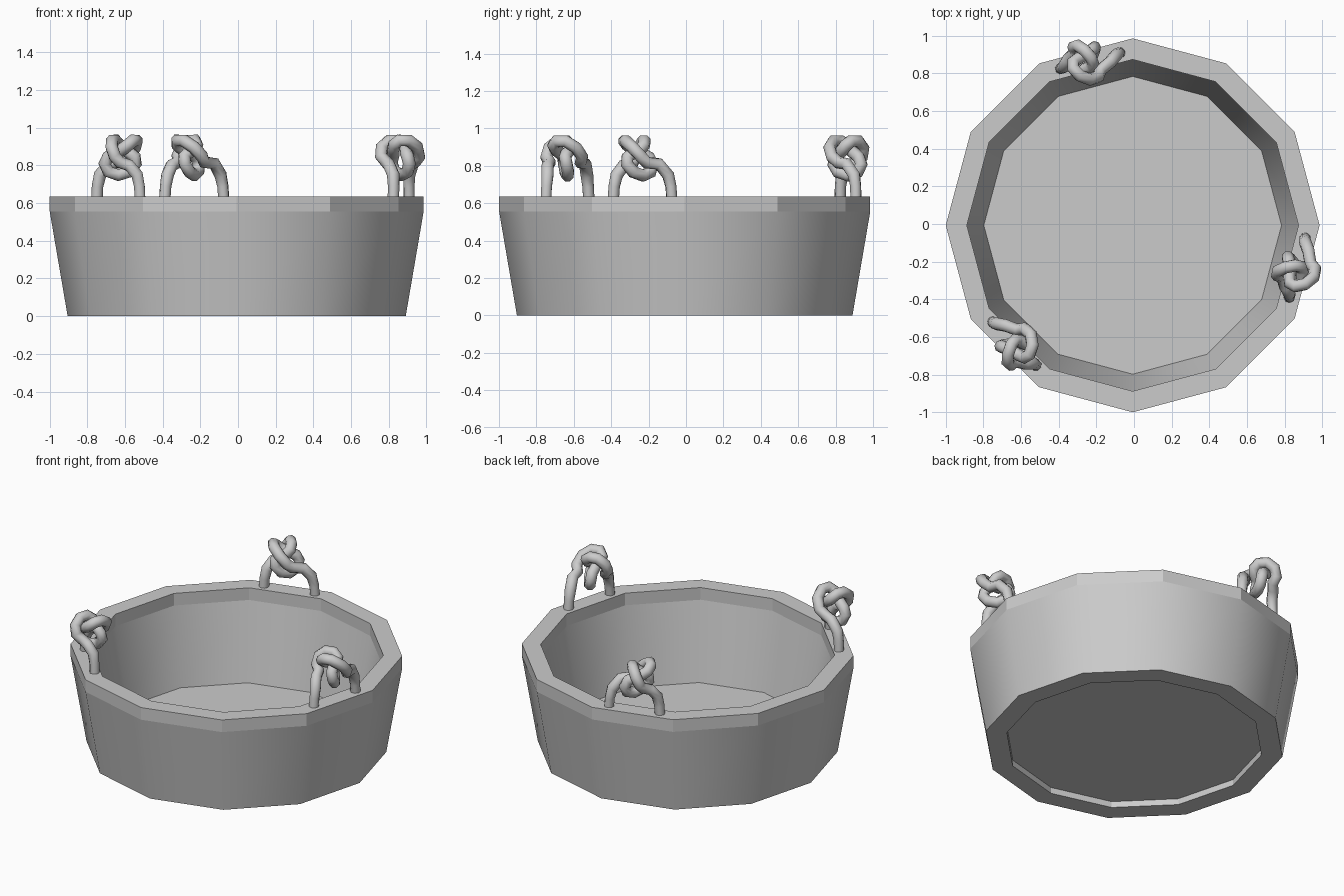
import bpy, bmesh
from math import sin, cos, pi, radians

if "Cube" in bpy.data.objects:
    bpy.data.objects.remove(bpy.data.objects["Cube"])

SIDES = 12
CX, CY = -0.007, -0.007


def ring(bm, r, z):
    return [bm.verts.new((CX + r * cos(2 * pi * i / SIDES), CY + r * sin(2 * pi * i / SIDES), z))
            for i in range(SIDES)]


def finish(name, bm):
    bmesh.ops.recalc_face_normals(bm, faces=bm.faces)
    me = bpy.data.meshes.new(name)
    bm.to_mesh(me)
    bm.free()
    ob = bpy.data.objects.new(name, me)
    bpy.context.collection.objects.link(ob)
    return ob


# Tub: twelve-sided wall with flat rim bands and smooth sloping sides, recessed underneath
profile = [(0.77, 0.04), (0.77, 0.0), (0.897, 0.0), (0.992, 0.555), (0.992, 0.635),
           (0.88, 0.635), (0.88, 0.555), (0.79, 0.052)]
smooth_bands = {2, 6}
bm = bmesh.new()
rings = [ring(bm, r, z) for r, z in profile]
for k in range(len(rings) - 1):
    a, b = rings[k], rings[k + 1]
    for i in range(SIDES):
        j = (i + 1) % SIDES
        bm.faces.new((a[i], a[j], b[j], b[i])).smooth = k in smooth_bands
bm.faces.new(rings[0])
bm.faces.new(rings[-1])
finish("tub", bm)


# Rope path: one leg up, an overhand (opened trefoil) knot, the other leg down
def rope_path():
    pts = [(0.165, 0, 0.58), (0.157, 0, 0.69), (0.143, -0.005, 0.75), (0.10, -0.035, 0.81)]
    steps = 22
    for i in range(steps + 1):
        d = 600 * i / steps
        th, ph = radians(240 + d), radians(1.5 * d - 90)
        r = 0.072 + 0.033 * cos(ph)
        z = r * cos(th)
        pts.append((-0.025 - 0.055 * sin(ph) - 0.25 * z, r * sin(th), 0.853 + z))
    pts += [(-0.115, 0.035, 0.80), (-0.145, 0.005, 0.75), (-0.157, 0, 0.69), (-0.165, 0, 0.58)]
    return pts


curve = bpy.data.curves.new("rope_path", 'CURVE')
curve.dimensions = '3D'
curve.bevel_depth = 0.034
curve.bevel_resolution = 2
curve.use_fill_caps = True
pts = rope_path()
spline = curve.splines.new('POLY')
spline.points.add(len(pts) - 1)
for p, co in zip(spline.points, pts):
    p.co = (*co, 1)
    # legs are slightly thinner than the knot
    p.radius = 0.9 if co[2] < 0.72 else 1.0
spline.use_smooth = True
helper = bpy.data.objects.new("rope_helper", curve)
bpy.context.collection.objects.link(helper)
bpy.context.view_layer.update()
mesh = bpy.data.meshes.new_from_object(helper.evaluated_get(bpy.context.evaluated_depsgraph_get()))
bpy.data.objects.remove(helper)

# Three knotted rope loops around the rim; one is turned about
for n, (angle, turn) in enumerate([(105, 0), (225, 0), (345, 180)]):
    ob = bpy.data.objects.new(f"rope_knot_{n + 1}", mesh.copy())
    a = radians(angle)
    ob.location = (0.897 * cos(a), 0.897 * sin(a), 0)
    ob.rotation_euler = (0, 0, radians(angle - 90 + turn))
    bpy.context.collection.objects.link(ob)
